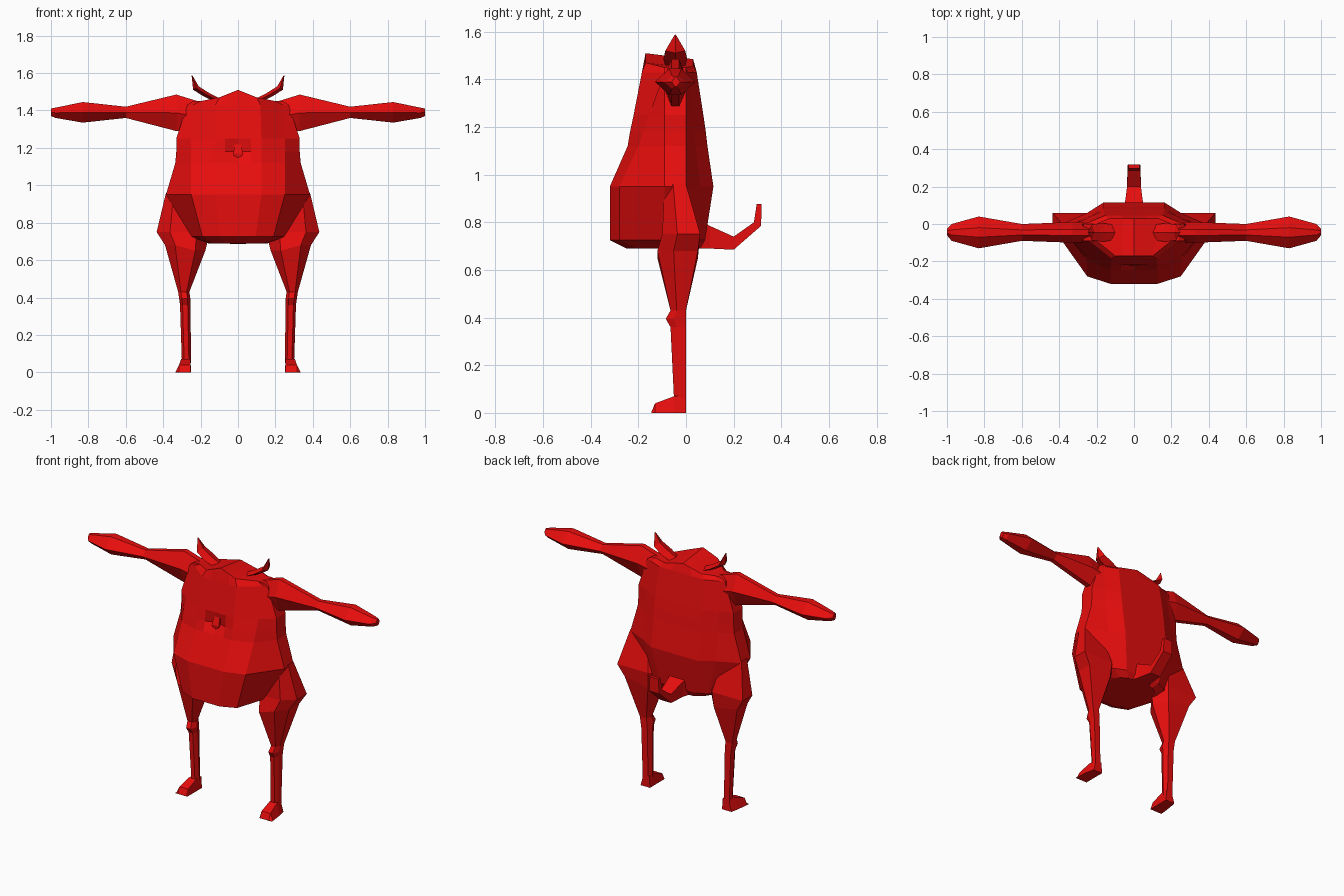
import bpy
import bmesh

cube = bpy.data.objects.get("Cube")
if cube:
    bpy.data.objects.remove(cube, do_unlink=True)

red = bpy.data.materials.new("bright red")
red.use_nodes = True
colour = (0.8, 0.004, 0.004, 1)
red.diffuse_color = colour
red.node_tree.nodes["Principled BSDF"].inputs["Base Color"].default_value = colour


def finish(name, bm):
    bmesh.ops.recalc_face_normals(bm, faces=bm.faces)
    mesh = bpy.data.meshes.new(name)
    bm.to_mesh(mesh)
    bm.free()
    mesh.materials.append(red)
    obj = bpy.data.objects.new(name, mesh)
    bpy.context.collection.objects.link(obj)
    return obj


def loft(name, rings, side=1):
    """Closed tube through equal rings of points; side=-1 gives the right copy."""
    bm = bmesh.new()
    rows = [[bm.verts.new((x * side, y, z)) for x, y, z in r] for r in rings]
    n = len(rows[0])
    for a, b in zip(rows, rows[1:]):
        for i in range(n):
            j = (i + 1) % n
            bm.faces.new((a[i], a[j], b[j], b[i]))
    bm.faces.new(rows[0])
    bm.faces.new(rows[-1])
    return finish(name, bm)


def pair(name, rings):
    loft("left_" + name, rings, 1)
    loft("right_" + name, rings, -1)


# Body: half outlines running from front centre round to back centre
def half_outline(z, front, cx, cy, sx, corner_back, back, dent=0):
    return [(0, front + dent, z), (cx * 0.28, front + dent * 0.2, z),
            (cx * 0.5, front, z), (cx, cy, z), (sx, -0.09, z), (sx, 0, z),
            (cx, corner_back, z), (cx * 0.65, back, z),
            (cx * 0.28, back, z), (0, back, z)]


levels = [
    (0.69, -0.25, 0.14, -0.2, 0.16, 0.03, 0.06),
    (0.725, -0.32, 0.19, -0.28, 0.25, 0.05, 0.08),
    (0.95, -0.32, 0.25, -0.28, 0.385, 0.06, 0.115),
    (1.12, -0.245, 0.25, -0.2, 0.335, 0.04, 0.09),
    (1.18, -0.235, 0.25, -0.18, 0.33, 0.035, 0.083, 0.04),
    (1.25, -0.22, 0.25, -0.155, 0.33, 0.03, 0.073),
    (1.43, -0.185, 0.24, -0.09, 0.27, 0.01, 0.045),
    (1.45, -0.17, 0.2, -0.09, 0.24, 0.0, 0.03),
]
outlines = [half_outline(*v) for v in levels]
# Crown rises towards the middle
outlines[-1] = [(x, y, z + max(0, 1 - x / 0.15) * (0.06 if y < 0 else 0.035))
                for x, y, z in outlines[-1]]

bm = bmesh.new()
rows = [[bm.verts.new(p) for p in r] for r in outlines]
for a, b in zip(rows, rows[1:]):
    for i in range(len(a) - 1):
        bm.faces.new((a[i], a[i + 1], b[i + 1], b[i]))
for row in (rows[0], rows[-1]):
    for i in range(len(row) // 2 - 1):
        bm.faces.new((row[i], row[i + 1], row[-2 - i], row[-1 - i]))
bmesh.ops.mirror(bm, geom=bm.verts[:] + bm.edges[:] + bm.faces[:],
                 axis='X', merge_dist=0.001)
finish("body", bm)


# Arms: six-sided sections along x
def arm_ring(x, y0, y1, z0, z1):
    q = (y1 - y0) * 0.35
    m = (z0 + z1) / 2
    return [(x, y0, m), (x, y0 + q, z1), (x, y1 - q, z1),
            (x, y1, m), (x, y1 - q, z0), (x, y0 + q, z0)]


pair("arm", [arm_ring(*v) for v in (
    (0.2, -0.1, 0.01, 1.28, 1.445),
    (0.33, -0.1, 0.01, 1.29, 1.485),
    (0.6, -0.09, 0.0, 1.36, 1.42),
    (0.83, -0.13, 0.04, 1.335, 1.445),
    (0.975, -0.09, 0.0, 1.36, 1.415),
    (1.0, -0.06, -0.025, 1.37, 1.41))])


# Legs: sections up z, with the inner and outer sides cut at the corners
def leg_ring(z, x0, x1, y0, y1, tilt=0):
    c = (x1 - x0) * 0.25
    return [(x0 + c, y0, z), (x1 - c, y0, z + tilt), (x1, y0 * 0.6 + y1 * 0.4, z + tilt),
            (x1, y1, z + tilt), (x0 + c, y1, z), (x0, (y0 + y1) / 2, z)]


pair("leg", [leg_ring(*v) for v in (
    (0.05, 0.25, 0.3, -0.05, 0.0),
    (0.36, 0.255, 0.31, -0.065, 0.0),
    (0.395, 0.255, 0.315, -0.085, 0.0),
    (0.43, 0.26, 0.32, -0.065, 0.0),
    (0.65, 0.175, 0.39, -0.12, 0.05, 0.03),
    (0.75, 0.15, 0.435, -0.1, 0.06),
    (0.96, 0.22, 0.385, -0.09, 0.0))])


# Feet: wedge-shaped hooves
def foot_ring(y, x0, x1, top):
    return [(x0, y, 0), (x1, y, 0), (x1 - 0.02, y, top), (x0 + 0.005, y, top)]


pair("foot", [foot_ring(*v) for v in (
    (0.0, 0.25, 0.315, 0.07), (-0.05, 0.25, 0.325, 0.07),
    (-0.13, 0.25, 0.335, 0.04), (-0.145, 0.25, 0.335, 0.004))])


# Ears: flat leaves bending upwards
def ear_ring(x, z, wide, thick):
    y = -0.045
    return [(x, y - wide, z), (x + thick, y, z - thick * 0.6),
            (x, y + wide, z), (x - thick, y, z + thick * 0.6)]


pair("ear", [ear_ring(*v) for v in (
    (0.1, 1.45, 0.04, 0.015), (0.17, 1.485, 0.05, 0.015),
    (0.225, 1.52, 0.042, 0.015), (0.246, 1.587, 0.003, 0.002))])


# Tail: square sections sweeping back and up
def tail_ring(w, ya, za, yb, zb):
    return [(-w, ya, za), (w, ya, za), (w, yb, zb), (-w, yb, zb)]


loft("tail", [tail_ring(*v) for v in (
    (0.07, 0.04, 0.69, 0.04, 0.82), (0.05, 0.1, 0.69, 0.1, 0.785),
    (0.037, 0.2, 0.685, 0.2, 0.74), (0.035, 0.315, 0.785, 0.285, 0.8),
    (0.03, 0.318, 0.877, 0.297, 0.877))])

# Small nub set in the chest hollow
loft("chest_nub", [[(-w, y, z), (w, y, z), (w, -0.17, z), (-w, -0.17, z)]
                   for w, y, z in ((0.01, -0.22, 1.13), (0.025, -0.225, 1.17),
                                   (0.015, -0.2, 1.24))])
